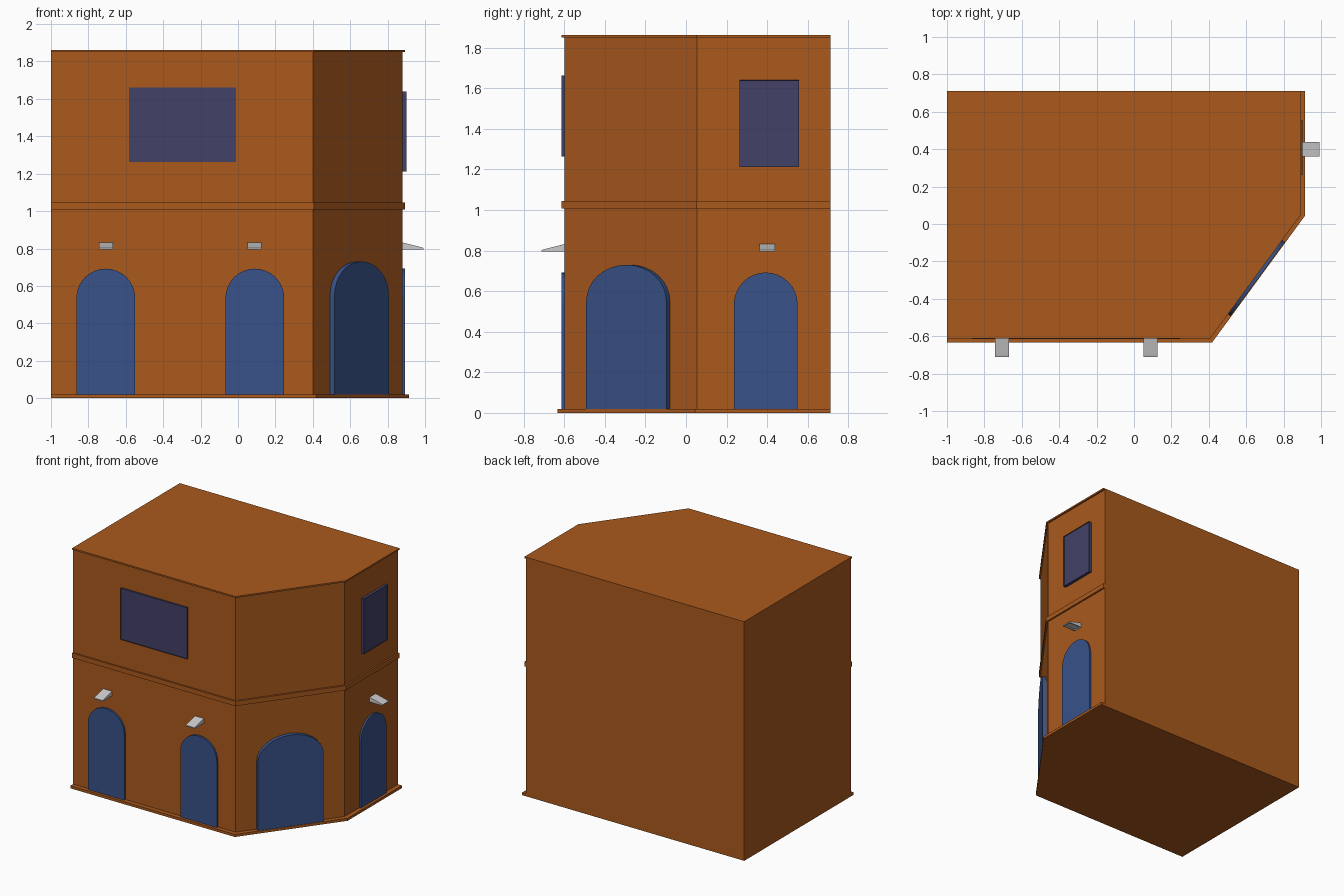
import bpy, bmesh, math
from mathutils import Vector

if "Cube" in bpy.data.objects:
    bpy.data.objects.remove(bpy.data.objects["Cube"])

def material(name, rgb):
    m = bpy.data.materials.new(name)
    m.diffuse_color = (*rgb, 1)
    m.use_nodes = True
    m.node_tree.nodes["Principled BSDF"].inputs["Base Color"].default_value = m.diffuse_color
    return m

BROWN = material("terracotta", (0.40, 0.10, 0.012))
BLUE = material("door_blue", (0.040, 0.085, 0.25))
VIOLET = material("window_violet", (0.055, 0.052, 0.135))

def finish(bm, name, mat=None):
    bmesh.ops.recalc_face_normals(bm, faces=bm.faces)
    me = bpy.data.meshes.new(name)
    bm.to_mesh(me)
    bm.free()
    ob = bpy.data.objects.new(name, me)
    bpy.context.collection.objects.link(ob)
    if mat:
        me.materials.append(mat)
    return ob

# Wall frames: a point on the wall plus the horizontal direction along it
A, B = Vector((0.40, -0.60, 0)), Vector((0.88, 0.055, 0))
FRONT = (Vector((0, -0.60, 0)), Vector((1, 0, 0)))
RIGHT = (Vector((0.88, 0, 0)), Vector((0, 1, 0)))
CORNER = ((A + B) / 2, (B - A).normalized())

def place(wall, u, out, z):
    o, d = wall
    return o + d * u + Vector((d.y, -d.x, 0)) * out + Vector((0, 0, z))

def slab(wall, outline, out, name, mat, sink=0.01):
    """Extrude a (u, z) outline outward from a wall."""
    bm = bmesh.new()
    back = [bm.verts.new(place(wall, u, -sink, z)) for u, z in outline]
    front = [bm.verts.new(place(wall, u, out, z)) for u, z in outline]
    face = bm.faces.new(front)
    bm.faces.new(back[::-1])
    n = len(outline)
    for i in range(n):
        j = (i + 1) % n
        bm.faces.new((back[i], back[j], front[j], front[i]))
    return bm, face

# Building shell: cut-corner footprint lofted through plinth, string course and cornice
def footprint(o):
    d = CORNER[1]
    return [(-1, 0.712), (-1, -0.60 - o),
            (A.x + o * (1 - d.x) / d.y, A.y - o),
            (B.x + o, B.y - o * (1 - d.y) / d.x), (B.x + o, 0.712)]

bm = bmesh.new()
levels = [(0, 0.034), (0.02, 0.034), (0.02, 0), (1.008, 0), (1.008, 0.013),
          (1.045, 0.013), (1.045, 0), (1.85, 0), (1.85, 0.013), (1.862, 0.013)]
rings = [[bm.verts.new((x, y, z)) for x, y in footprint(o)] for z, o in levels]
for r, s in zip(rings, rings[1:]):
    # plain walls and setbacks on the three decorated sides, plus left and back
    for i in range(5):
        j = (i + 1) % 5
        quad = [r[i], r[j], s[j], s[i]]
        if len({tuple(v.co) for v in quad}) == 4:
            bm.faces.new(quad)
bm.faces.new(rings[0][::-1])
bm.faces.new(rings[-1])
bmesh.ops.remove_doubles(bm, verts=bm.verts, dist=1e-5)
finish(bm, "building_shell", BROWN)

# Arched doors
def door(wall, u, half, spring, rise, out, name):
    pts = [(u - half, 0.02), (u + half, 0.02)]
    pts += [(u + half * math.cos(math.pi * k / 16), spring + rise * math.sin(math.pi * k / 16))
            for k in range(17)]
    bm, _ = slab(wall, pts, out, name, BLUE)
    finish(bm, name, BLUE)

door(FRONT, -0.707, 0.157, 0.535, 0.157, 0.014, "front_door_left")
door(FRONT, 0.09, 0.157, 0.535, 0.157, 0.014, "front_door_right")
door(RIGHT, 0.393, 0.157, 0.535, 0.157, 0.014, "side_door")
door(CORNER, -0.005, 0.245, 0.55, 0.18, 0.03, "corner_door")

# Framed windows with a recessed pane
def window(wall, u0, u1, z0, z1, out, name):
    bm, face = slab(wall, [(u0, z0), (u1, z0), (u1, z1), (u0, z1)], out, name, VIOLET)
    bmesh.ops.inset_region(bm, faces=[face], thickness=0.013)
    shift = place(wall, 0, -0.006, 0) - wall[0]
    bmesh.ops.inset_region(bm, faces=[face], thickness=0.001)
    bmesh.ops.translate(bm, verts=face.verts, vec=shift)
    finish(bm, name, VIOLET)

window(FRONT, -0.583, -0.01, 1.263, 1.662, 0.014, "front_window")
window(RIGHT, 0.263, 0.557, 1.212, 1.64, 0.022, "side_window")

# Wedge lamps above the doors, hollow underneath
def lamp(wall, u, name):
    prof = [(-0.005, 0.795), (0.112, 0.795), (0.112, 0.803), (0.095, 0.808), (-0.005, 0.833)]
    bm = bmesh.new()
    ends = [[bm.verts.new(place(wall, u + s * 0.038, o, z)) for o, z in prof] for s in (-1, 1)]
    bm.faces.new(ends[0])
    bm.faces.new(ends[1][::-1])
    n = len(prof)
    for i in range(n):
        j = (i + 1) % n
        f = bm.faces.new((ends[0][i], ends[0][j], ends[1][j], ends[1][i]))
        if i == 0:
            under = f
    bmesh.ops.recalc_face_normals(bm, faces=bm.faces)
    bmesh.ops.inset_region(bm, faces=[under], thickness=0.012)
    bmesh.ops.inset_region(bm, faces=[under], thickness=0.001)
    bmesh.ops.translate(bm, verts=under.verts, vec=(0, 0, 0.008))
    finish(bm, name)

lamp(FRONT, -0.705, "front_lamp_left")
lamp(FRONT, 0.088, "front_lamp_right")
lamp(RIGHT, 0.40, "side_lamp")
